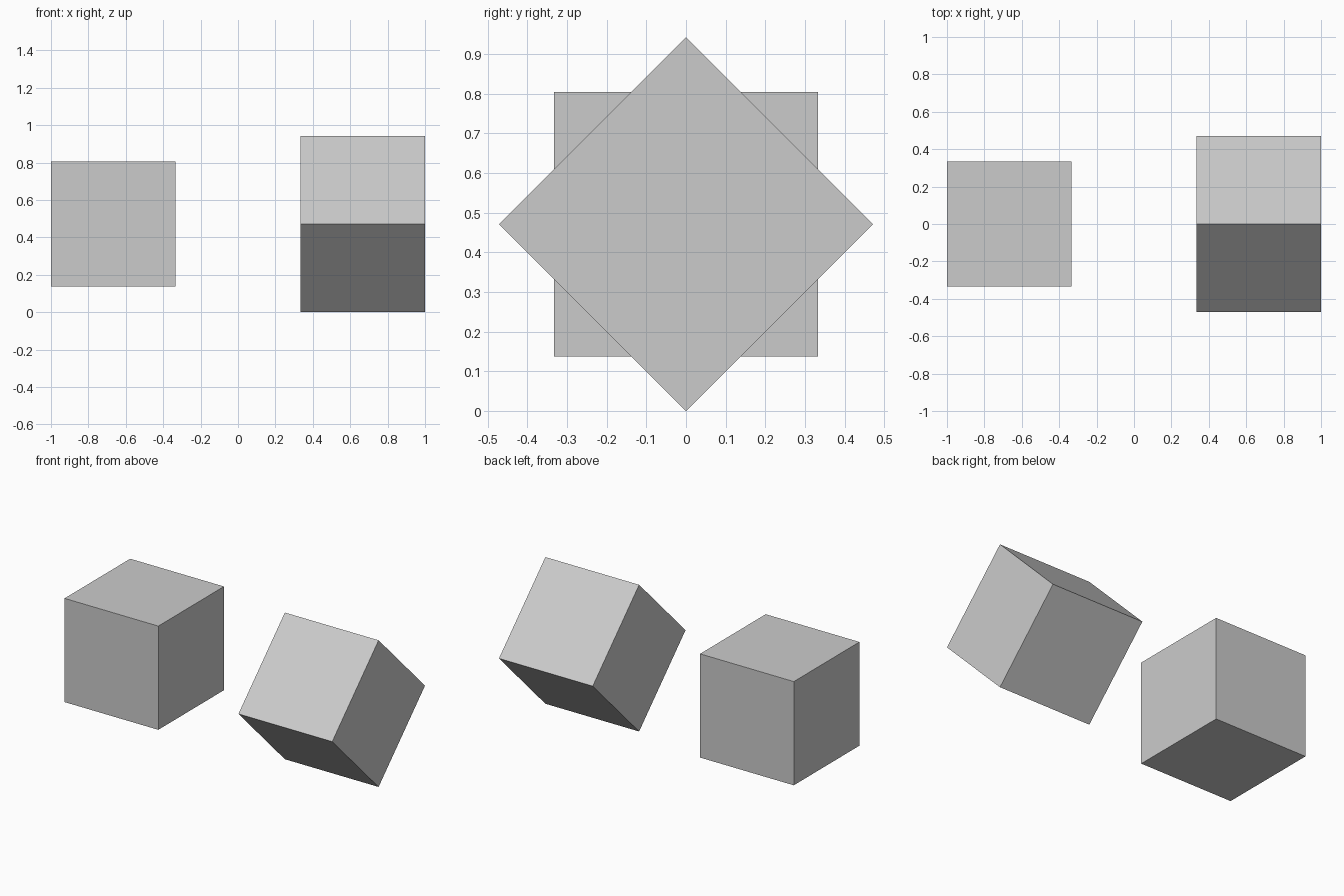
import bpy
from math import radians, sqrt

if "Cube" in bpy.data.objects:
    bpy.data.objects.remove(bpy.data.objects["Cube"])

SIDE = 2 / 3
HEIGHT = SIDE * sqrt(2) / 2  # tilted cube stands on its edge


def add_cube(name, x, tilt):
    bpy.ops.mesh.primitive_cube_add(size=SIDE, location=(x, 0, HEIGHT),
                                    rotation=(radians(tilt), 0, 0))
    bpy.context.object.name = name


# Upright cube on the left, cube turned about x on the right
add_cube("upright_cube", -SIDE, 0)
add_cube("tilted_cube", SIDE, 45)
